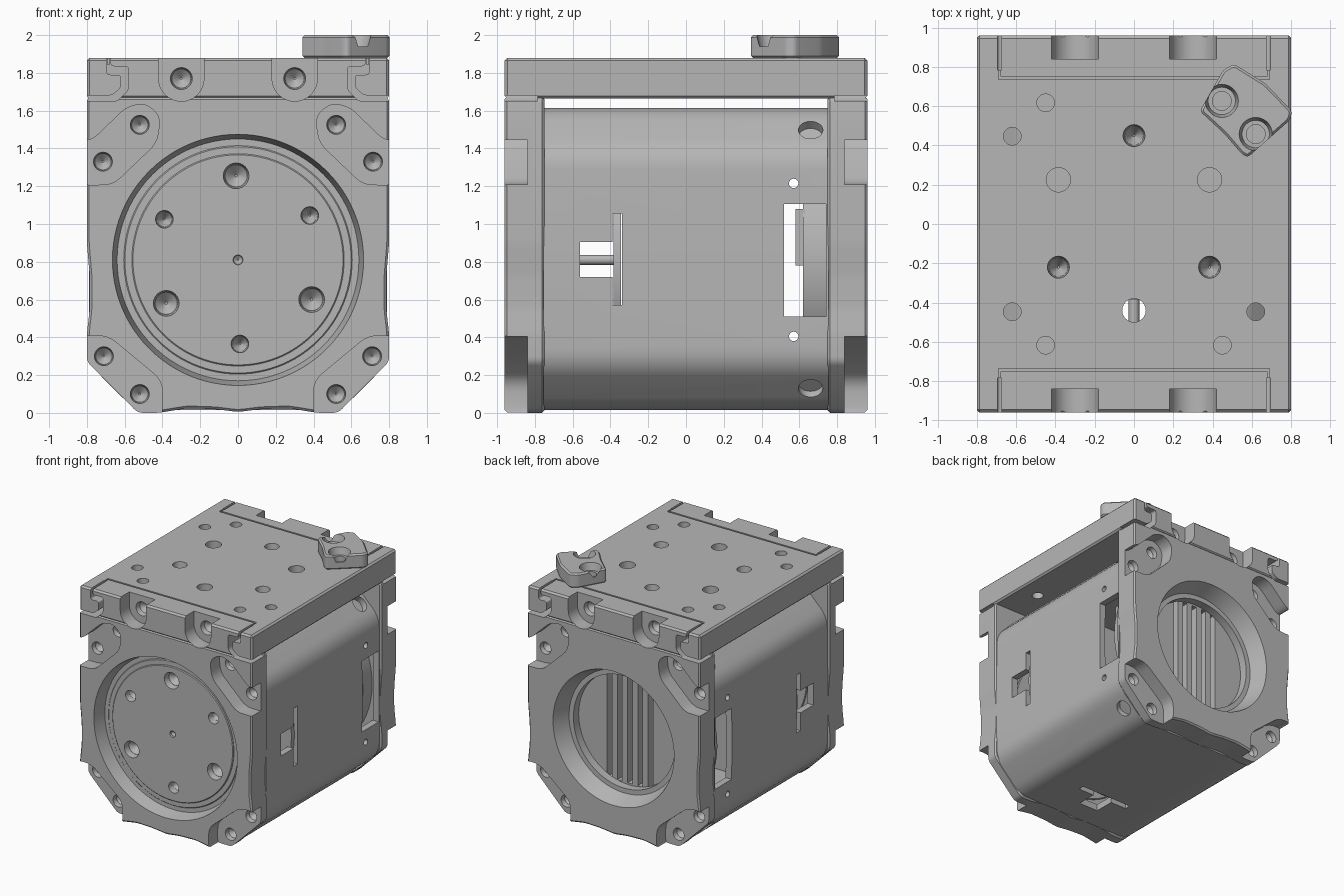
import bpy, bmesh, math
from mathutils import Vector

cube = bpy.data.objects.get("Cube")
if cube:
    bpy.data.objects.remove(cube)

grey = bpy.data.materials.new("machined grey")
grey.use_nodes = True
grey.diffuse_color = (0.47, 0.47, 0.47, 1)
grey.node_tree.nodes["Principled BSDF"].inputs["Base Color"].default_value = (0.47, 0.47, 0.47, 1)
CZ = 0.81          # height of the bore axis
parts = []


def to_object(name, bm):
    bm.normal_update()
    bmesh.ops.recalc_face_normals(bm, faces=bm.faces)
    me = bpy.data.meshes.new(name)
    bm.to_mesh(me)
    bm.free()
    me.materials.append(grey)
    ob = bpy.data.objects.new(name, me)
    bpy.context.scene.collection.objects.link(ob)
    return ob


def prism(name, pts, a, b, axis="y"):
    """Extrude a flat outline from a to b along an axis."""
    place = {"y": lambda p, t: (p[0], t, p[1]),
             "z": lambda p, t: (p[0], p[1], t)}[axis]
    bm = bmesh.new()
    low = [bm.verts.new(place(p, a)) for p in pts]
    top = [bm.verts.new(place(p, b)) for p in pts]
    bm.faces.new(low)
    bm.faces.new(top)
    for i in range(len(pts)):
        j = (i + 1) % len(pts)
        bm.faces.new((low[i], low[j], top[j], top[i]))
    return to_object(name, bm)


def rod(name, p, q, r, r2=None, n=32):
    """Cylinder or cone from p to q."""
    p, q = Vector(p), Vector(q)
    d = q - p
    bm = bmesh.new()
    bmesh.ops.create_cone(bm, cap_ends=True, segments=n, radius1=r,
                          radius2=r if r2 is None else r2, depth=d.length)
    m = d.to_track_quat("Z", "Y").to_matrix().to_4x4()
    m.translation = (p + q) / 2
    bm.transform(m)
    return to_object(name, bm)


def drill(p, axis, r, depth):
    """Cutters for a blind hole that starts at p and ends in a drill point."""
    p, axis = Vector(p), Vector(axis)
    return [rod("c", p - axis * .01, p + axis * depth * .5, r, r * .85, 24),
            rod("c", p + axis * depth * .49, p + axis * depth, r * .85, r * .1, 24)]


def box(name, x0, x1, y0, y1, z0, z1):
    return prism(name, [(x0, y0), (x1, y0), (x1, y1), (x0, y1)], z0, z1, "z")


def fillet(pts, r, n=4):
    out = []
    for i, p in enumerate(pts):
        p = Vector(p)
        u, v = Vector(pts[i - 1]) - p, Vector(pts[(i + 1) % len(pts)]) - p
        a = p + u.normalized() * min(r, u.length * 0.45)
        b = p + v.normalized() * min(r, v.length * 0.45)
        for k in range(n + 1):
            t = k / n
            out.append(a * (1 - t) ** 2 + p * 2 * t * (1 - t) + b * t * t)
    return out


def mirror(pts, s):
    return [(s * x, z) for x, z in pts]


def symmetric(half):
    return half + [(-x, z) for x, z in reversed(half) if x > 0]


def finish(ob, cutters=(), bevel=0):
    """Chamfer the part, carve the cutters out of it and bake the result."""
    if bevel:
        m = ob.modifiers.new("edge", "BEVEL")
        m.width, m.segments, m.limit_method = bevel, 1, "ANGLE"
        m.angle_limit = math.radians(60)
    for c in cutters:
        m = ob.modifiers.new("cut", "BOOLEAN")
        m.object, m.operation, m.solver = c, "DIFFERENCE", "EXACT"
    dg = bpy.context.evaluated_depsgraph_get()
    me = bpy.data.meshes.new_from_object(ob.evaluated_get(dg))
    ob.modifiers.clear()
    ob.data = me
    me.materials.clear()
    me.materials.append(grey)
    for c in cutters:
        bpy.data.objects.remove(c)
    parts.append(ob)


# Pocket outlines, right half
upper_pocket = fillet([(.83, 1.205), (.66, 1.21), (.43, 1.43), (.41, 1.57), (.49, 1.64),
                       (.59, 1.62), (.77, 1.445), (.83, 1.445)], .05)
lower_pocket = fillet([(.83, .41), (.69, .41), (.4, .17), (.4, -.03), (.83, -.03)], .06)
notch = [(.42, 1.92), (.18, 1.92)] + [(.3 + .12 * math.cos(a), 1.77 + .12 * math.sin(a))
         for a in [math.pi + math.pi * k / 16 for k in range(17)]]
hook_slot = fillet([(.675, 1.9), (.675, 1.835), (.58, 1.835), (.58, 1.71), (.64, 1.65), (.83, 1.65),
                    (.83, 1.68), (.67, 1.68), (.62, 1.72), (.62, 1.79), (.695, 1.79), (.695, 1.9)], .02)


def top_cutters(e):
    """Bolt notches and hook slots shared by the plate and the flanges."""
    cuts = []
    for s in (1, -1):
        cuts.append(prism("c", mirror(notch, s), e * .84, e * 1))
        cuts.append(prism("c", mirror(hook_slot, s), e * .785, e * 1))
        cuts += drill((s * .3, e * .84, 1.77), (0, -e, 0), .06, .08)
    return cuts


# End flanges
outline = symmetric([(.8, 1.672), (.8, .9), (.785, .72), (.785, .55), (.8, .42), (.8, .27),
                     (.53, 0), (.42, 0), (.27, .025), (.12, .02), (0, .005)])
for name, e in (("front_flange", -1), ("back_flange", 1)):
    flange = prism(name, fillet(outline, .03), e * .75, e * .96)
    cuts = top_cutters(e)
    for s in (1, -1):
        for pocket in (upper_pocket, lower_pocket):
            cuts.append(prism("c", mirror(pocket, s), e * .84, e * 1))
        for x, z in ((.52, 1.525), (.715, 1.33), (.71, .3), (.52, .1)):
            cuts += drill((s * x, e * .84, z), (0, -e, 0), .052, .075)
    bores = (((.97, .667), (.85, .64)), ((1, .59), (.7, .59))) if e < 0 else \
            (((.97, .565), (.82, .51)), ((1, .47), (.7, .47)))
    for (y1, r1), (y2, r2) in bores:
        cuts.append(rod("c", (0, e * y1, CZ), (0, e * y2, CZ), r1, r2, 96))
    finish(flange, cuts, .012)

# Front face disc with its seat ring
ring = rod("seat_ring", (0, -.856, CZ), (0, -.74, CZ), .605, n=96)
finish(ring, [rod("c", (0, -.9, CZ), (0, -.7, CZ), .55, n=96)], .006)
disc = rod("face_disc", (0, -.866, CZ), (0, -.74, CZ), .562, n=96)
cuts = drill((0, -.866, CZ), (0, 1, 0), .028, .03)
for x, z, r in ((-.01, 1.255, .07), (-.38, .58, .07), (.39, .6, .07),
                (-.39, 1.025, .048), (.38, 1.045, .048), (.01, .365, .048)):
    cuts += drill((x, -.866, z), (0, 1, 0), r, .1)
finish(disc, cuts, .006)

# Hollow body shell
section = symmetric([(.55, 1.615), (.785, 1.38), (.79, .81), (.785, .255), (.545, .015)])
section = fillet(section, .09, 6)
shell = prism("body_shell", section, -.755, .755)
inner = [(p[0] * .93, CZ + (p[1] - CZ) * .93) for p in section]
cuts = [prism("c", inner, -.8, .8),
        box("c", -1, 1, .52, .74, .51, 1.105),             # rear side windows
        box("c", -1, 1, -.56, -.385, .72, .905),           # small side windows
        box("c", -.09, .09, -.56, -.385, -.1, 1.64),       # small top and bottom windows
        box("c", -1, 1, -.39, -.34, .57, 1.055),           # side slits
        box("c", -.24, .24, -.39, -.34, -.1, .1)]          # bottom slit
for z in (.405, 1.215):
    cuts.append(rod("c", (-1, .57, z), (1, .57, z), .025, n=16))
for s in (1, -1):
    for k in (1, -1):
        cuts.append(rod("c", (s * .75, .66, CZ + k * .77), (s * .5, .66, CZ + k * .52), .065, n=24))
        screw = rod("corner_screw", (s * .63, .66, CZ + k * .65), (s * .59, .66, CZ + k * .61), .07, n=24)
        finish(screw)
finish(shell, cuts)

# Inner parts: support disc, centre shaft, ribbed rear panel and catches
finish(rod("support_disc", (0, -.385, CZ), (0, -.345, CZ), .765, n=64))
finish(rod("centre_shaft", (0, -.76, CZ), (0, -.37, CZ), .027, n=20))
panel = rod("rear_panel", (0, .62, CZ), (0, .742, CZ), .725, n=64)
grooves = [box("c", x - .022, x + .022, .68, .8, CZ - .46, CZ + .46)
           for x in [i * .095 for i in range(-2, 3)]]
finish(panel, grooves)
for s in (1, -1):
    finish(box("side_catch", s * .6, s * .68, .58, .63, .78, 1.08))

# Top mounting plate
plate = box("top_plate", -.8, .8, -.96, .96, 1.664, 1.88)
cuts = top_cutters(1) + top_cutters(-1)
for e in (1, -1):
    cuts.append(box("c", -.69, .69, e * .735, e * .75, 1.845, 1.9))
    for s in (1, -1):
        cuts.append(box("c", s * .679, s * .691, e * .74, e * .79, 1.845, 1.9))
for x, y in ((0, .45), (-.385, -.22), (.385, -.22)):
    cuts += drill((x, y, 1.88), (0, 0, -1), .057, .15)
# flat-bottomed and through holes: x, y, radius, floor height
holes = [(0, -.44, .06, 1.6), (.385, .225, .062, 1.72), (-.385, .225, .062, 1.72)]
holes += [(s * x, k * y, .045, floor) for s in (1, -1) for k in (1, -1)
          for x, y, floor in ((.45, .617, 1.72), (.62, .447, 1.6)) if (s, k) != (1, 1)]
for x, y, r, floor in holes:
    cuts.append(rod("c", (x, y, 1.95), (x, y, floor), r, n=24))
finish(plate, cuts, .014)

# Clamp piece on the plate
clamp_outline = fillet([(.335, .575), (.455, .785), (.51, .815), (.67, .715), (.805, .575),
                        (.795, .53), (.58, .34), (.55, .355), (.46, .46)], .02)
clamp = prism("clamp_block", clamp_outline, 1.878, 2.0, "z")
cuts = []
for x, y in ((.447, .627), (.62, .458)):
    cuts.append(rod("c", (x, y, 2.01), (x, y, 1.94), .087, .07, 28))
    cuts.append(rod("c", (x, y, 1.96), (x, y, 1.89), .048, n=28))
finish(clamp, cuts, .012)

# Smooth round surfaces while keeping hard edges
bpy.ops.object.select_all(action="DESELECT")
for ob in parts:
    ob.select_set(True)
bpy.context.view_layer.objects.active = parts[0]
bpy.ops.object.shade_smooth_by_angle(angle=math.radians(25))
